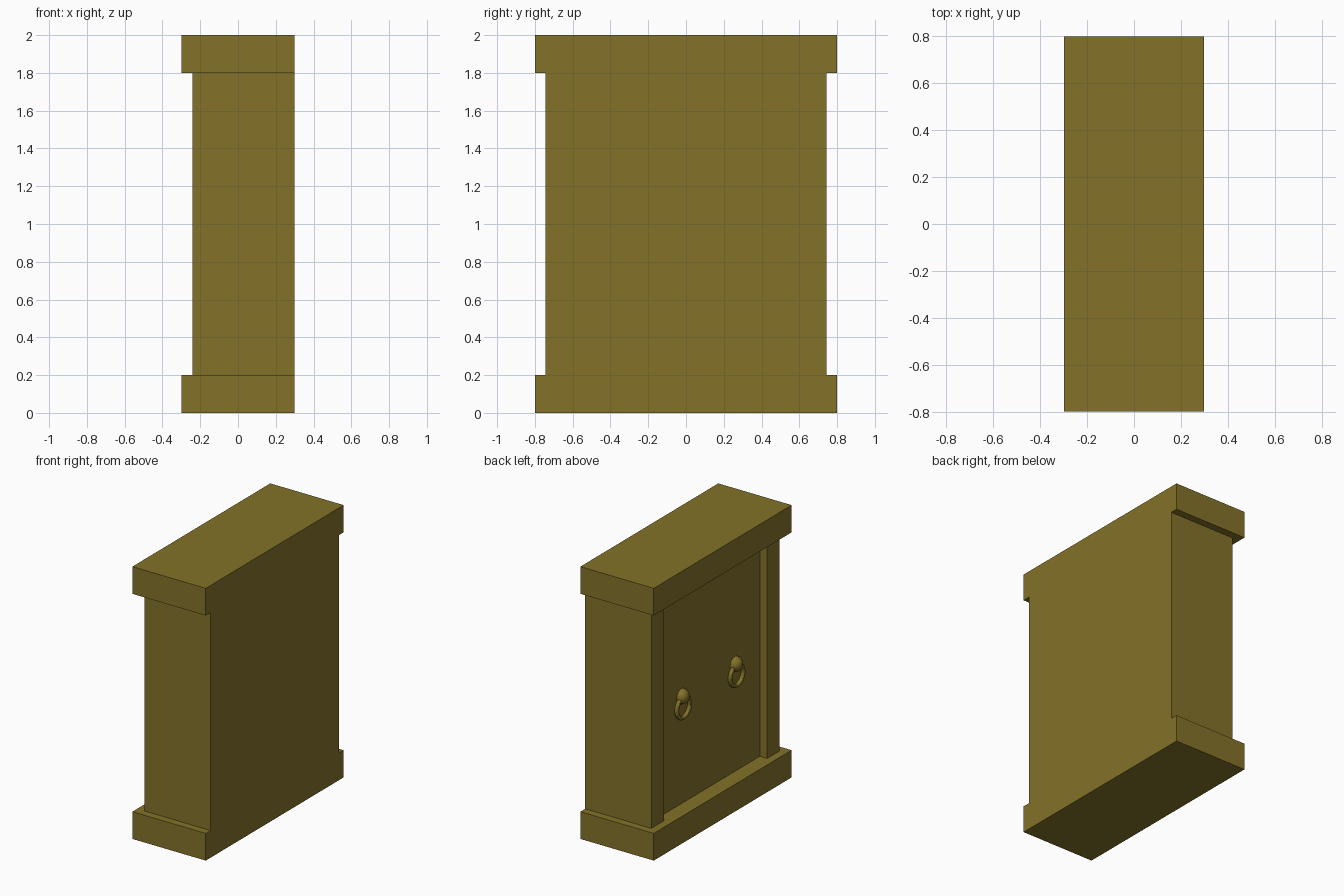
import bpy
import bmesh
import math

if "Cube" in bpy.data.objects:
    bpy.data.objects.remove(bpy.data.objects["Cube"])

wood = bpy.data.materials.new("olive_wood")
wood.diffuse_color = (0.23, 0.17, 0.022, 1)
wood.use_nodes = True
wood.node_tree.nodes["Principled BSDF"].inputs["Base Color"].default_value = wood.diffuse_color

BACK, FRONT, PANEL = 0.298, -0.24, -0.18   # x of back, post fronts, recessed door panel


def prism(name, outline, z0, z1):
    """Extrude a plan outline from z0 up to z1."""
    bm = bmesh.new()
    face = bm.faces.new([bm.verts.new((x, y, z0)) for x, y in outline])
    top = bmesh.ops.extrude_face_region(bm, geom=[face])["geom"]
    for v in top:
        if isinstance(v, bmesh.types.BMVert):
            v.co.z = z1
    bmesh.ops.recalc_face_normals(bm, faces=bm.faces)
    mesh = bpy.data.meshes.new(name)
    bm.to_mesh(mesh)
    bm.free()
    obj = bpy.data.objects.new(name, mesh)
    bpy.context.collection.objects.link(obj)
    obj.data.materials.append(wood)


def finish(name):
    obj = bpy.context.object
    obj.name = name
    obj.data.materials.append(wood)
    bpy.ops.object.shade_smooth_by_angle()
    return obj


# Plinth and cornice slabs
slab = [(-BACK, -0.8), (BACK, -0.8), (BACK, 0.8), (-BACK, 0.8)]
prism("plinth", slab, 0, 0.2)
prism("cornice", slab, 1.8, 2)

# Cabinet body: side posts project in front of the recessed door panel
body = [(BACK, -0.745), (BACK, 0.745), (FRONT, 0.745), (FRONT, 0.6),
        (PANEL, 0.6), (PANEL, -0.6), (FRONT, -0.6), (FRONT, -0.745)]
prism("cabinet_body", body, 0.2, 1.8)

# Door handles: half-round knob with a hanging ring
for side, y in (("left", 0.31), ("right", -0.31)):
    bpy.ops.mesh.primitive_uv_sphere_add(segments=32, ring_count=16, radius=0.055,
                                         location=(PANEL, y, 0.99))
    finish(side + "_knob")
    bpy.ops.mesh.primitive_torus_add(major_radius=0.075, minor_radius=0.015,
                                     major_segments=40, minor_segments=12,
                                     location=(PANEL - 0.015, y, 0.912),
                                     rotation=(0, math.pi / 2, 0))
    finish(side + "_ring")
